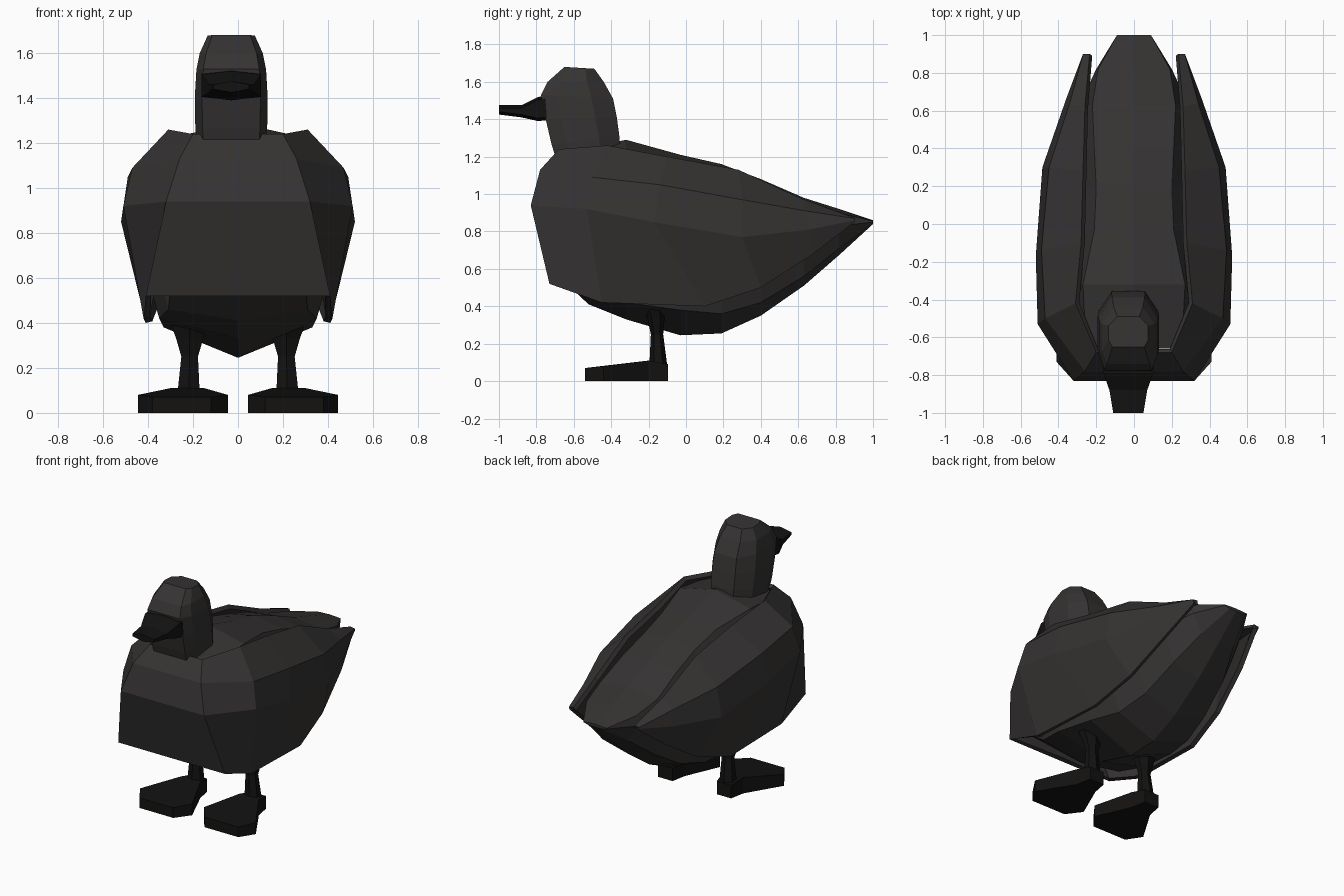
import bpy


def material(name, value):
    m = bpy.data.materials.new(name)
    m.diffuse_color = (value * 1.08, value, value * 0.97, 1)
    return m


plumage = material("plumage", 0.033)
horn = material("horn", 0.006)


def make(name, verts, faces, mat):
    me = bpy.data.meshes.new(name)
    me.from_pydata(verts, [], faces)
    me.materials.append(mat)
    ob = bpy.data.objects.new(name, me)
    bpy.context.collection.objects.link(ob)
    return ob


def loft(name, rings, mat):
    # skin matching closed rings and cap both ends
    n = len(rings[0])
    verts = [p for r in rings for p in r]
    faces = [tuple(range(n))[::-1], tuple(range(len(verts) - n, len(verts)))]
    for k in range(len(rings) - 1):
        for i in range(n):
            j = (i + 1) % n
            faces.append((k*n + i, k*n + j, (k+1)*n + j, (k+1)*n + i))
    ob = make(name, verts, faces, mat)
    bpy.context.view_layer.objects.active = ob
    bpy.ops.object.mode_set(mode='EDIT')
    bpy.ops.mesh.select_all(action='SELECT')
    bpy.ops.mesh.normals_make_consistent(inside=False)
    bpy.ops.object.mode_set(mode='OBJECT')
    return ob


# inner body and tail: y, top z, top edge, side, low side, bottom z
body_sections = [
    (-0.66, 1.23, (0.20, 1.20), (0.30, 0.90), (0.30, 0.56), 0.54),
    (-0.52, 1.25, (0.26, 1.21), (0.41, 0.85), (0.31, 0.46), 0.41),
    (-0.32, 1.29, (0.27, 1.23), (0.46, 0.80), (0.35, 0.42), 0.33),
    (-0.03, 1.21, (0.21, 1.18), (0.45, 0.75), (0.33, 0.38), 0.245),
    (0.19, 1.16, (0.20, 1.12), (0.42, 0.70), (0.28, 0.36), 0.255),
    (0.40, 1.08, (0.21, 1.05), (0.37, 0.73), (0.24, 0.42), 0.35),
    (0.63, 0.98, (0.22, 0.95), (0.29, 0.78), (0.20, 0.56), 0.51),
    (0.82, 0.92, (0.19, 0.90), (0.20, 0.83), (0.13, 0.71), 0.675),
    (1.00, 0.86, (0.09, 0.855), (0.09, 0.85), (0.05, 0.84), 0.84),
]
rings = []
for y, top, a, b, c, bottom in body_sections:
    rings.append([(0, y, top)] + [(x, y, z) for x, z in (a, b, c)]
                 + [(0, y, bottom)] + [(-x, y, z) for x, z in (c, b, a)])
loft("body", rings, plumage)

# chest and folded wings: one shell of columns running from chest centre to wing tip
columns = [
    [(0, -0.68, 1.24), (0, -0.78, 1.13), (0, -0.83, 0.94), (0, -0.73, 0.52)],
    [(0.20, -0.68, 1.24), (0.26, -0.78, 1.13), (0.32, -0.83, 0.94), (0.41, -0.73, 0.52)],
    [(0.31, -0.42, 1.26), (0.47, -0.50, 1.09), (0.51, -0.53, 0.92), (0.42, -0.45, 0.42)],
    [(0.28, -0.10, 1.20), (0.49, -0.14, 1.05), (0.52, -0.17, 0.85), (0.41, 0.10, 0.40)],
    [(0.27, 0.28, 1.13), (0.45, 0.30, 0.97), (0.485, 0.30, 0.77), (0.37, 0.40, 0.50)],
    [(0.26, 0.62, 0.975), (0.34, 0.64, 0.91), (0.36, 0.66, 0.81), (0.32, 0.68, 0.68)],
    [(0.235, 0.90, 0.875), (0.27, 0.90, 0.87), (0.27, 0.90, 0.86), (0.26, 0.90, 0.85)],
]
verts = [p for col in columns for p in col]
faces = [(4*k + i, 4*k + i + 1, 4*k + i + 5, 4*k + i + 4)
         for k in range(len(columns) - 1) for i in range(3)]
shell = make("chest_and_wings", verts, faces, plumage)
mirror = shell.modifiers.new("mirror", 'MIRROR')
mirror.use_clip = True
solid = shell.modifiers.new("thickness", 'SOLIDIFY')
solid.thickness = 0.03
solid.offset = -1

# neck and head, slightly off centre: z at front, z at back, front y, back y, half width
CX = -0.03
rings = []
for zf, zb, f, b, w in [(1.14, 1.18, -0.68, -0.35, 0.15),
                        (1.27, 1.30, -0.72, -0.355, 0.16),
                        (1.40, 1.41, -0.75, -0.37, 0.162),
                        (1.53, 1.51, -0.775, -0.39, 0.155),
                        (1.60, 1.60, -0.74, -0.44, 0.14),
                        (1.68, 1.67, -0.65, -0.49, 0.105)]:
    ring = []
    for u, t in [(-0.8, 0), (0.8, 0), (1, 0.22), (1, 0.7), (0.55, 1),
                 (-0.55, 1), (-1, 0.7), (-1, 0.22)]:
        ring.append((CX + u*w, f + t*(b - f), zf + t*(zb - zf)))
    rings.append(ring)
loft("head", rings, plumage)

# flat bill: y, half width, low z, high z
rings = []
for y, w, lo, hi in [(-0.70, 0.132, 1.40, 1.525), (-0.79, 0.132, 1.39, 1.52),
                     (-0.88, 0.10, 1.41, 1.475), (-1.00, 0.08, 1.425, 1.475)]:
    rings.append([(CX - w, y, lo + 0.015), (CX, y, lo), (CX + w, y, lo + 0.015),
                  (CX + w, y, hi - 0.015), (CX, y, hi), (CX - w, y, hi - 0.015)])
loft("beak", rings, horn)

# legs and webbed feet
for side, s in (("left", -1), ("right", 1)):
    rings = []
    for z, cx, cy, w, d in [(0.40, 0.215, -0.17, 0.085, 0.06), (0.33, 0.215, -0.16, 0.06, 0.045),
                            (0.25, 0.215, -0.155, 0.037, 0.033), (0.08, 0.22, -0.148, 0.05, 0.048)]:
        rings.append([(s*(cx + u*w), cy + v*d, z) for u, v in
                      [(-1, -0.5), (0, -1), (1, -0.5), (1, 0.5), (0, 1), (-1, 0.5)]])
    loft(side + "_leg", rings, horn)

    outline = [(0.17, -0.095, 0.09), (0.28, -0.095, 0.09), (0.30, -0.20, 0.11),
               (0.445, -0.44, 0.08), (0.38, -0.54, 0.07), (0.12, -0.54, 0.07),
               (0.045, -0.44, 0.08), (0.15, -0.20, 0.11)]
    low = [(s*x, y, 0) for x, y, z in outline]
    high = [(s*x, y, z) for x, y, z in outline]
    loft(side + "_foot", [low, high], horn)
